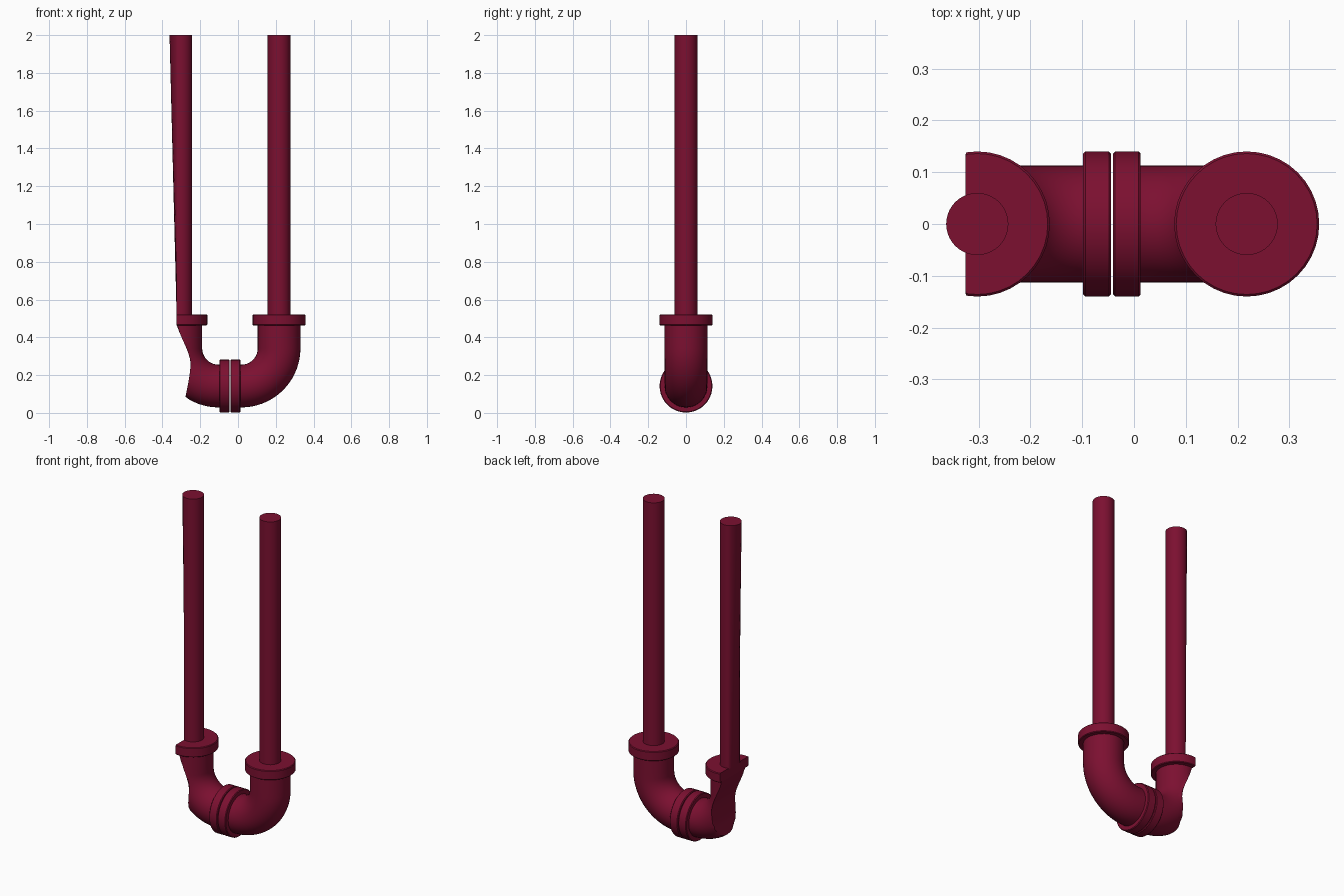
import bpy, bmesh, math
from mathutils import Vector

if "Cube" in bpy.data.objects:
    bpy.data.objects.remove(bpy.data.objects["Cube"])

MID = -0.0425          # x of the joint between both halves
ARM = 0.26             # distance from joint to each upright pipe
AXIS_Z = 0.142         # height of the horizontal bore
BEND = 0.2             # elbow bend radius
SEG = 40

red = bpy.data.materials.new("dark_crimson")
red.diffuse_color = (0.2, 0.005, 0.03, 1)
red.use_nodes = True
red.node_tree.nodes["Principled BSDF"].inputs["Base Color"].default_value = red.diffuse_color

# Inward limit of the crushed left side: (height, smallest x)
DENT = [(0.0, -0.30), (0.09, -0.277), (0.15, -0.265), (0.2, -0.256),
        (0.26, -0.25), (0.30, -0.257), (0.34, -0.272), (0.46, -0.325)]


def dent_limit(z):
    if z >= 0.523:
        return -1.0
    for (z0, x0), (z1, x1) in zip(DENT, DENT[1:]):
        if z <= z1:
            return x0 + (x1 - x0) * (z - z0) / (z1 - z0)
    return DENT[-1][1]


def sweep(name, rings, dent=False):
    """Skin circles given as (centre, tangent in the xz plane, radius)."""
    bm = bmesh.new()
    loops = []
    for c, t, r in rings:
        side = Vector((0, 1, 0))
        up = Vector(t).normalized().cross(side)
        loops.append([bm.verts.new(Vector(c) + r * (math.cos(a) * side + math.sin(a) * up))
                      for a in (2 * math.pi * i / SEG for i in range(SEG))])
    for a, b in zip(loops, loops[1:]):
        for i in range(SEG):
            j = (i + 1) % SEG
            bm.faces.new((a[i], a[j], b[j], b[i]))
    bm.faces.new(loops[0])
    bm.faces.new(loops[-1])
    if dent:
        for v in bm.verts:
            v.co.x = max(v.co.x, dent_limit(v.co.z))
    bmesh.ops.recalc_face_normals(bm, faces=bm.faces)
    me = bpy.data.meshes.new(name)
    bm.to_mesh(me)
    bm.free()
    me.materials.append(red)
    ob = bpy.data.objects.new(name, me)
    bpy.context.collection.objects.link(ob)
    bpy.ops.object.select_all(action='DESELECT')
    ob.select_set(True)
    bpy.context.view_layer.objects.active = ob
    bpy.ops.object.shade_smooth_by_angle(angle=math.radians(40))


def flange(name, start, axis, length, dent=False):
    """Collar disc with a fine chamfer on both rims."""
    s, a, c = Vector(start), Vector(axis), 0.004
    steps = [(0, 0.14 - c), (c, 0.14), (length - c, 0.14), (length, 0.14 - c)]
    sweep(name, [(s + a * d, a, r) for d, r in steps], dent)


for side, s in (("right", 1), ("left", -1)):
    dent = s < 0
    px = MID + s * ARM
    # elbow: short horizontal run, quarter bend, short vertical run
    bx, bz = px - s * BEND, AXIS_Z + BEND
    rings = [((MID + s * 0.004, 0, AXIS_Z), (s, 0, 0), 0.113)]
    for i in range(19):
        a = math.pi / 2 * i / 18
        rings.append(((bx + s * BEND * math.sin(a), 0, bz - BEND * math.cos(a)),
                      (s * math.cos(a), 0, math.sin(a)), 0.113))
    for z in (0.38, 0.42, 0.465):
        rings.append(((px, 0, z), (0, 0, 1), 0.113))
    sweep(side + "_elbow", rings, dent)
    # joint collar and top collar
    flange(side + "_joint_collar", (MID + s * 0.002, 0, AXIS_Z), (s, 0, 0), 0.0535)
    flange(side + "_top_collar", (px, 0, 0.463), (0, 0, 1), 0.058, dent)
    # long upright pipe
    sweep(side + "_pipe", [((px, 0, 0.515), (0, 0, 1), 0.06),
                           ((px, 0, 2.0), (0, 0, 1), 0.06)], dent)
